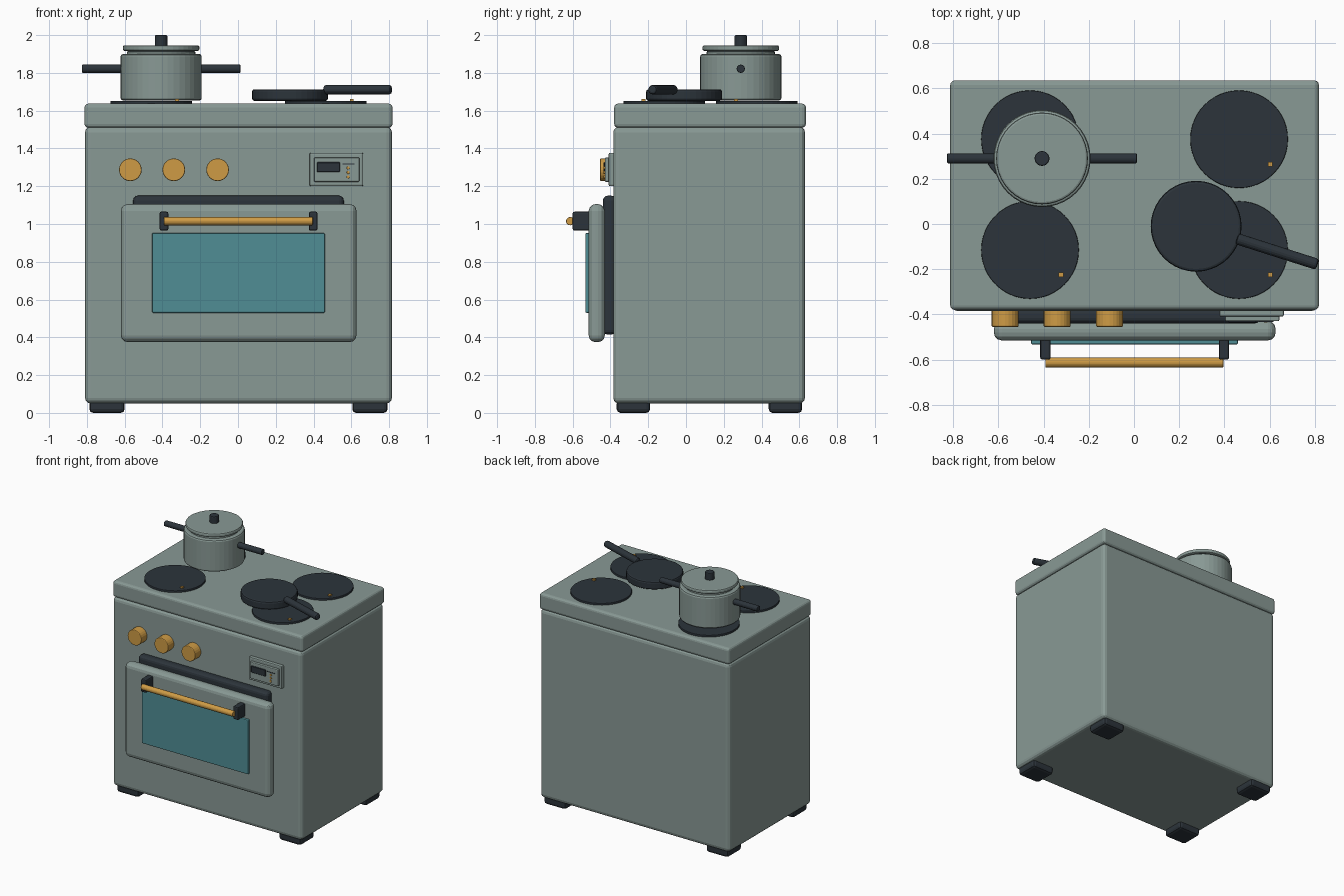
import bpy
import bmesh
import math
from mathutils import Vector

old = bpy.data.objects.get("Cube")
if old:
    bpy.data.objects.remove(old, do_unlink=True)


def material(name, r, g, b):
    m = bpy.data.materials.new(name)
    m.use_nodes = True
    m.diffuse_color = (r, g, b, 1)
    m.node_tree.nodes["Principled BSDF"].inputs["Base Color"].default_value = (r, g, b, 1)
    return m


ENAMEL = material("grey_green_enamel", 0.25, 0.32, 0.30)
DARK = material("dark_iron", 0.025, 0.034, 0.043)
BRASS = material("brass", 0.62, 0.33, 0.06)
GLASS = material("teal_glass", 0.08, 0.27, 0.30)


def finish(name, bm, mat):
    bmesh.ops.recalc_face_normals(bm, faces=bm.faces)
    mesh = bpy.data.meshes.new(name)
    bm.to_mesh(mesh)
    bm.free()
    mesh.materials.append(mat)
    ob = bpy.data.objects.new(name, mesh)
    bpy.context.collection.objects.link(ob)
    return ob


def box(name, x, y, z, mat, bevel=0.0, segments=3):
    """Box from (min, max) pairs, with rounded edges."""
    bm = bmesh.new()
    bmesh.ops.create_cube(bm, size=1)
    for v in bm.verts:
        v.co = [(a + b) / 2 + c * (b - a) for (a, b), c in zip((x, y, z), v.co)]
    if bevel:
        bmesh.ops.bevel(bm, geom=bm.edges[:], offset=bevel, segments=segments,
                        profile=0.5, affect='EDGES')
    return finish(name, bm, mat)


def lathe(name, profile, start, mat, axis=(0, 0, 1), sides=32):
    """Turn a (radius, height) profile around an axis that begins at start."""
    bm = bmesh.new()
    rings = []
    for r, h in profile:
        rings.append([bm.verts.new((r * math.cos(t), r * math.sin(t), h))
                      for t in (2 * math.pi * i / sides for i in range(sides))])
    for low, high in zip(rings, rings[1:]):
        for i in range(sides):
            j = (i + 1) % sides
            bm.faces.new((low[i], low[j], high[j], high[i]))
    bm.faces.new(rings[0])
    bm.faces.new(rings[-1])
    ob = finish(name, bm, mat)
    ob.location = start
    ob.rotation_mode = 'QUATERNION'
    ob.rotation_quaternion = Vector((0, 0, 1)).rotation_difference(Vector(axis))
    return ob


def rod(name, a, b, r, mat, soft=0.006, sides=32):
    """Cylinder from a to b with softened rims."""
    d = Vector(b) - Vector(a)
    n = d.length
    prof = [(r - soft, 0), (r - soft * 0.3, soft * 0.3), (r, soft),
            (r, n - soft), (r - soft * 0.3, n - soft * 0.3), (r - soft, n)]
    return lathe(name, prof, a, mat, d.normalized(), sides)


# Cabinet, hob slab and feet
box("cabinet", (-0.81, 0.815), (-0.385, 0.63), (0.05, 1.515), ENAMEL, 0.03)
box("hob_slab", (-0.813, 0.818), (-0.38, 0.635), (1.51, 1.637), ENAMEL, 0.02)
for side, x in (("right", (-0.787, -0.6)), ("left", (0.605, 0.792))):
    for end, y in (("front", (-0.367, -0.19)), ("back", (0.438, 0.615))):
        box(f"foot_{end}_{side}", x, y, (0, 0.07), DARK, 0.02, 2)

# Oven door with its seal, window and handle
box("door_seal", (-0.555, 0.56), (-0.44, -0.37), (0.415, 1.15), DARK, 0.025)
box("oven_door", (-0.62, 0.627), (-0.515, -0.43), (0.375, 1.105), ENAMEL, 0.035)
box("door_window", (-0.455, 0.46), (-0.533, -0.5), (0.53, 0.952), GLASS, 0.006, 2)
for side, x in (("right", -0.392), ("left", 0.398)):
    box(f"handle_bracket_{side}", (x - 0.023, x + 0.023), (-0.6, -0.505),
        (0.965, 1.065), DARK, 0.009, 2)
rod("door_handle", (-0.392, -0.613, 1.015), (0.396, -0.613, 1.015), 0.022, BRASS, 0.004, 20)

# Control knobs
for i, x in enumerate((-0.57, -0.34, -0.108)):
    rod(f"knob_{i + 1}", (x, -0.375, 1.287), (x, -0.455, 1.287), 0.06, BRASS, 0.005, 24)

# Timer panel
box("timer_plate", (0.378, 0.663), (-0.41, -0.375), (1.2, 1.377), ENAMEL, 0.008, 2)
box("timer_face", (0.402, 0.643), (-0.43, -0.4), (1.223, 1.352), ENAMEL, 0.006, 2)
box("timer_screen", (0.417, 0.54), (-0.437, -0.428), (1.275, 1.327), DARK, 0.003, 1)
box("timer_mark", (0.553, 0.618), (-0.433, -0.428), (1.314, 1.319), DARK)
for i, z in enumerate((1.297, 1.273, 1.249)):
    rod(f"timer_light_{i + 1}", (0.583, -0.425, z), (0.583, -0.436, z), 0.008, BRASS, 0.002, 12)

# Hot plates with marker studs
for end, y in (("front", -0.115), ("back", 0.375)):
    for side, x in (("right", -0.46), ("left", 0.465)):
        rod(f"hot_plate_{end}_{side}", (x, y, 1.63), (x, y, 1.652), 0.216, DARK, 0.004, 48)
        mx, my = x + 0.137, y - 0.11
        box(f"plate_marker_{end}_{side}", (mx - 0.01, mx + 0.01), (my - 0.01, my + 0.01),
            (1.645, 1.662), BRASS)

# Cooking pot with lid and side handles
px, py = -0.407, 0.29
lathe("pot", [(0.205, 0), (0.212, 0.004), (0.215, 0.012), (0.215, 0.232),
              (0.211, 0.241), (0.202, 0.245)], (px, py, 1.655), ENAMEL, sides=40)
rod("lid_seal", (px, py, 1.895), (px, py, 1.925), 0.178, DARK, 0.003, 40)
rod("pot_neck", (px, py, 1.895), (px, py, 1.912), 0.181, ENAMEL, 0.003, 40)
rod("pot_lid", (px, py, 1.916), (px, py, 1.946), 0.203, ENAMEL, 0.01, 40)
rod("lid_knob", (px, py, 1.94), (px, py, 2.0), 0.033, DARK, 0.006, 20)
for name, s in (("pot_handle_left", 1), ("pot_handle_right", -1)):
    rod(name, (px + s * 0.2, py, 1.822), (px + s * 0.42, py, 1.822), 0.022, DARK, 0.005, 16)

# Frying pan and its handle
rod("frying_pan", (0.275, -0.01, 1.652), (0.275, -0.01, 1.713), 0.201, DARK, 0.012, 40)
rod("pan_handle", (0.455, -0.065, 1.711), (0.812, -0.179, 1.711), 0.025, DARK, 0.012, 16)
